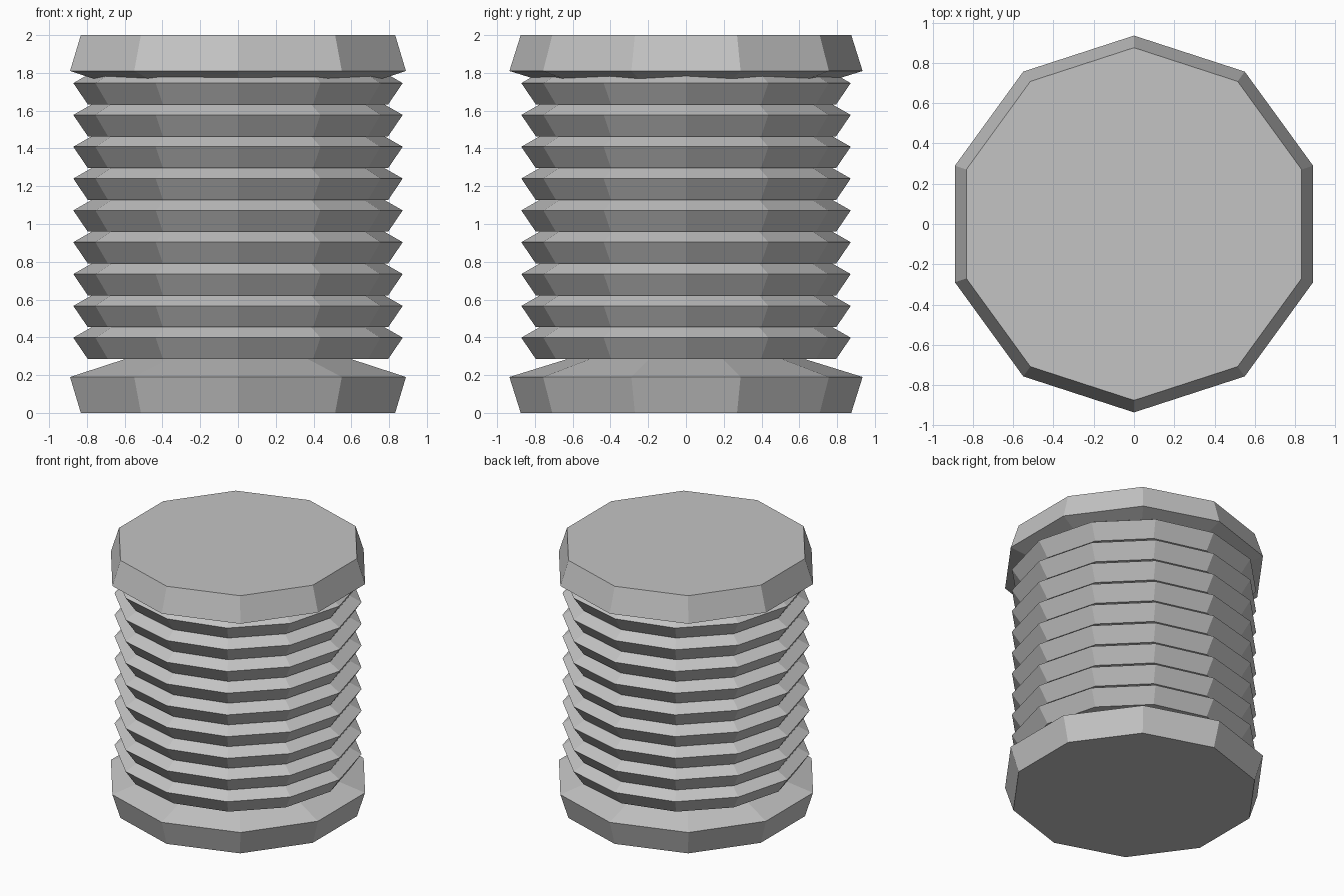
import bpy, bmesh
from math import cos, sin, pi

cube = bpy.data.objects.get("Cube")
if cube:
    bpy.data.objects.remove(cube, do_unlink=True)

grey = bpy.data.materials.new("plain_grey")
grey.use_nodes = True
color = (0.55, 0.55, 0.55, 1)
grey.diffuse_color = color
grey.node_tree.nodes["Principled BSDF"].inputs["Base Color"].default_value = color


def lathe(name, profile, sides, turn=0.0):
    """Revolve (radius, height) points, listed bottom to top, into a closed flat-shaded solid."""
    bm = bmesh.new()
    loops = []
    for r, z in profile:
        if r == 0:
            loops.append([bm.verts.new((0, 0, z))] * sides)
        else:
            angles = [turn + 2 * pi * i / sides for i in range(sides)]
            loops.append([bm.verts.new((r * cos(a), r * sin(a), z)) for a in angles])
    for low, high in zip(loops, loops[1:]):
        for i in range(sides):
            j = (i + 1) % sides
            corners = dict.fromkeys((low[i], low[j], high[j], high[i]))
            bm.faces.new(list(corners))
    # Close open ends with flat polygons
    if profile[0][0] > 0:
        bm.faces.new(loops[0][::-1])
    if profile[-1][0] > 0:
        bm.faces.new(loops[-1])
    bmesh.ops.recalc_face_normals(bm, faces=bm.faces)
    mesh = bpy.data.meshes.new(name)
    bm.to_mesh(mesh)
    bm.free()
    mesh.materials.append(grey)
    obj = bpy.data.objects.new(name, mesh)
    bpy.context.collection.objects.link(obj)
    return obj


# End caps: ten-sided flared discs with a shallow cone facing the body
cap = [(0.875, 0), (0.935, 0.19), (0, 0.48)]
lathe("bottom_cap", cap, 10, pi / 2)
lathe("top_cap", [(r, 2 - z) for r, z in reversed(cap)], 10, pi / 2)

# Ribbed body: nine overhanging twelve-sided ridges
pitch = 0.1685
ridges = []
for n in range(9):
    z = 0.285 + n * pitch
    ridges += [(0.795, z), (0.872, z + 0.113), (0.775, z + pitch)]
lathe("ribbed_body", ridges, 12)
